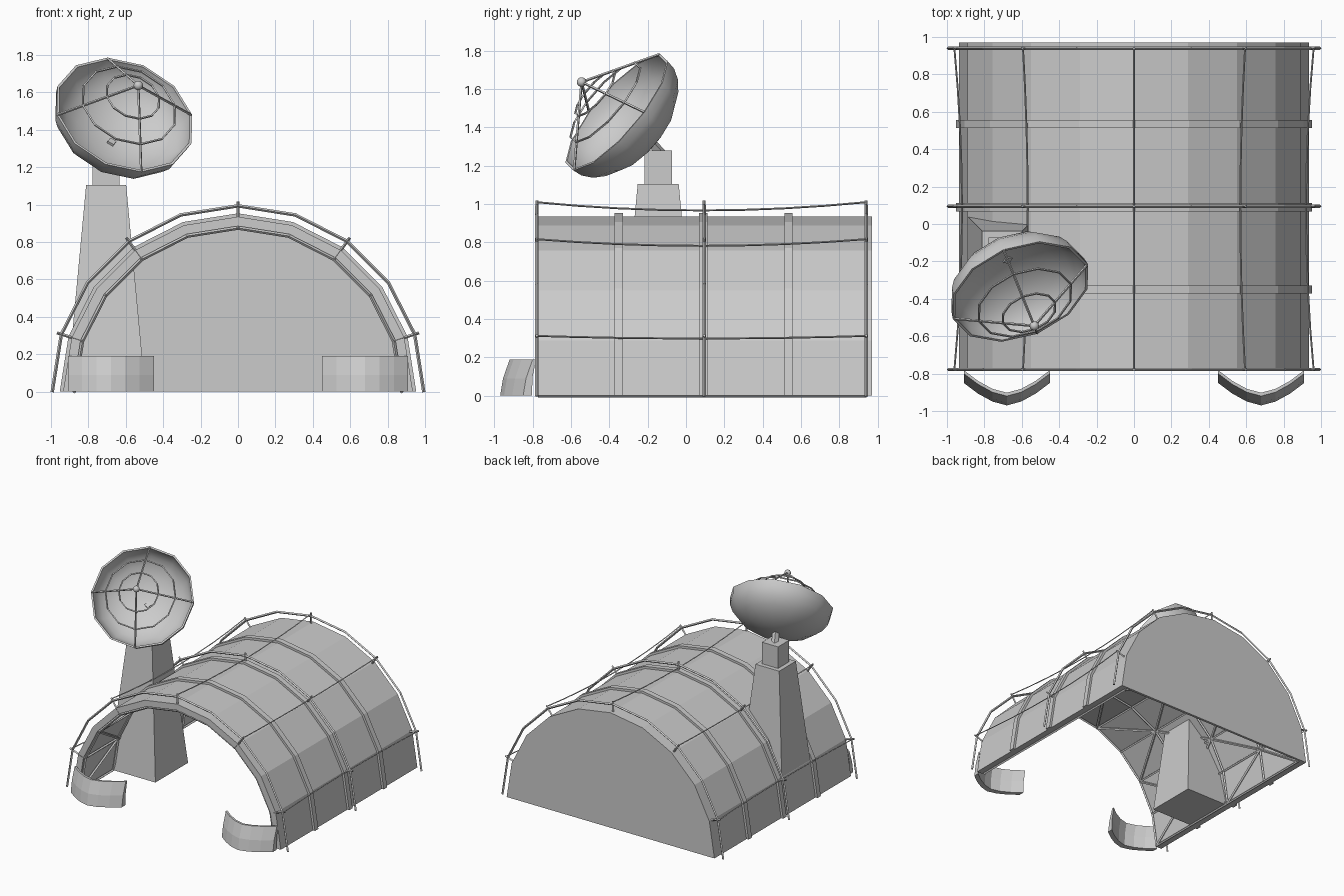
import bpy, bmesh, math
from mathutils import Vector, Matrix

if "Cube" in bpy.data.objects:
    bpy.data.objects.remove(bpy.data.objects["Cube"])

Y0, Y1 = -0.785, 0.97
RIBS = [-0.35, 0.09, 0.535]
SEG = 10


def finish(name, bm, smooth=None):
    bmesh.ops.recalc_face_normals(bm, faces=bm.faces)
    me = bpy.data.meshes.new(name)
    bm.to_mesh(me)
    bm.free()
    ob = bpy.data.objects.new(name, me)
    bpy.context.collection.objects.link(ob)
    if smooth:
        bpy.ops.object.select_all(action='DESELECT')
        ob.select_set(True)
        bpy.context.view_layer.objects.active = ob
        bpy.ops.object.shade_smooth_by_angle(angle=math.radians(smooth))
    return ob


def loft(bm, rings, closed=True):
    """Skin closed sections; either join the last to the first or cap the ends."""
    vs = [[bm.verts.new(p) for p in r] for r in rings]
    n = len(vs[0])
    for a, b in zip(vs, vs[1:]):
        for i in range(n):
            bm.faces.new((a[i], a[(i + 1) % n], b[(i + 1) % n], b[i]))
    if closed:
        bm.faces.new(vs[0])
        bm.faces.new(vs[-1])


def bars(name, paths, r, sides=4):
    bm = bmesh.new()
    for path in paths:
        for a, b in zip(path, path[1:]):
            a, b = Vector(a), Vector(b)
            d = b - a
            m = Matrix.Translation((a + b) / 2) @ d.to_track_quat('Z', 'Y').to_matrix().to_4x4()
            bmesh.ops.create_cone(bm, cap_ends=True, segments=sides, radius1=r,
                                  radius2=r, depth=d.length + r * 0.6, matrix=m)
    return finish(name, bm)


def pt(r, i, y):
    """Point on the vault, i counted in 18 degree steps from the +x foot."""
    a = math.pi * i / SEG
    return (r * math.cos(a), y, r * math.sin(a))


def vault(name, ro, ri, y0, y1):
    bm = bmesh.new()
    loft(bm, [[pt(ro, i, y0), pt(ro, i, y1), pt(ri, i, y1), pt(ri, i, y0)]
              for i in range(SEG + 1)])
    return finish(name, bm)


def frustum(name, c, h0, h1, z0, z1):
    bm = bmesh.new()
    loft(bm, [[(c[0] + sx * h, c[1] + sy * h, z) for sx, sy in
               ((-1, -1), (1, -1), (1, 1), (-1, 1))] for h, z in ((h0, z0), (h1, z1))])
    return finish(name, bm)


# hangar shell, raised bands and back wall
vault("hangar_shell", 0.935, 0.885, Y0, Y1)
for k, y in enumerate(RIBS):
    vault(f"roof_band_{k}", 0.953, 0.92, y - 0.022, y + 0.022)
bm = bmesh.new()
loft(bm, [[pt(0.934, i, y) for i in range(SEG + 1)] for y in (Y1 - 0.02, Y1)])
finish("back_wall", bm)

# inner lattice: hoops, purlins and zigzag diagonals
ys = [Y0 + 0.015] + RIBS + [Y1 - 0.03]
RL = 0.875
lattice = [[pt(RL, i, y) for i in range(SEG + 1)] for y in ys]
lattice += [[pt(RL, i, ys[0]), pt(RL, i, ys[-1])] for i in range(SEG + 1)]
for k in range(len(ys) - 1):
    lattice += [[pt(RL, i, ys[k + (i + k) % 2]), pt(RL, i + 1, ys[k + (i + k + 1) % 2])]
                for i in range(SEG)]
bars("inner_lattice", lattice, 0.01)

# outer hoops, pegs and sagging cables
hoops = [Y0 + 0.007, 0.095, 0.94]
bars("outer_hoops", [[pt(0.993, i, y) for i in range(SEG + 1)] for y in hoops], 0.009)
pegs = (1, 3, 5, 7, 9)
bars("hoop_pegs", [[pt(0.88, i, y), pt(1.015, i, y)] for y in hoops for i in pegs], 0.008)
cables = []
for i in pegs:
    path = []
    for s in range(9):
        t = s / 4 - 1
        path.append(pt(0.967 + 0.043 * t * t, i, 0.08 + 0.862 * t))
    cables.append(path)
bars("roof_cables", cables, 0.005)

# curved leaning barriers either side of the entrance
section = [(0, 0), (0.015, 0.09), (0.05, 0.19), (0.068, 0.19), (0.05, 0.1), (0.045, 0)]
for side, cx in (("left", -0.68), ("right", 0.68)):
    bm = bmesh.new()
    rings = []
    for s in range(7):
        t = s / 3 - 1
        y = -0.97 + 0.12 * abs(t) ** 1.6
        rings.append([(cx + 0.23 * t, y + dy, z) for dy, z in section])
    loft(bm, rings)
    finish(f"barrier_{side}", bm)

# dish tower
TC = (-0.705, -0.145)
frustum("tower", TC, 0.21, 0.107, 0, 1.105)
frustum("tower_head", TC, 0.072, 0.072, 1.1, 1.28)

# dish frame: u sideways, v up the rim, n the facing direction
C = Vector((-0.607, -0.362, 1.48))
n = Vector((0.293, -0.726, 0.622)).normalized()
u = Vector((0.927, 0.374, 0)).normalized()
v = n.cross(u)
R, DEPTH, FEED, N = 0.39, 0.25, 0.252, 12


def dish_pt(r, h, k):
    a = 2 * math.pi * k / N
    return C + u * (r * math.cos(a)) + v * (r * math.sin(a)) + n * h


# bowl with a thin wall: outer surface out to the rim, then back down inside
bm = bmesh.new()
prof = [(R * math.cos(math.radians(t)), -DEPTH * math.sin(math.radians(t)))
        for t in (86, 72, 56, 40, 26, 12, 0)]
prof += [(r * 0.965, h * 0.955) for r, h in reversed(prof)]
loft(bm, [[dish_pt(r, h, k) for k in range(N)] for r, h in prof])
finish("dish", bm, 40)

# feed tripod, web rings, feed ball and neck
tip = C + n * FEED
bars("feed_struts", [[dish_pt(R * 0.985, 0, k), tip] for k in (0, 3, 6, 9)], 0.007)
bars("feed_rings", [[dish_pt(r, FEED * (1 - r / R), k) for k in range(N + 1)]
                    for r in (0.15, 0.265)], 0.006)
bm = bmesh.new()
bmesh.ops.create_uvsphere(bm, u_segments=12, v_segments=8, radius=0.025,
                          matrix=Matrix.Translation(tip))
finish("feed_ball", bm, 60)
bars("dish_neck", [[(TC[0] - 0.005, TC[1] + 0.02, 1.26), C - n * 0.235]], 0.026)
